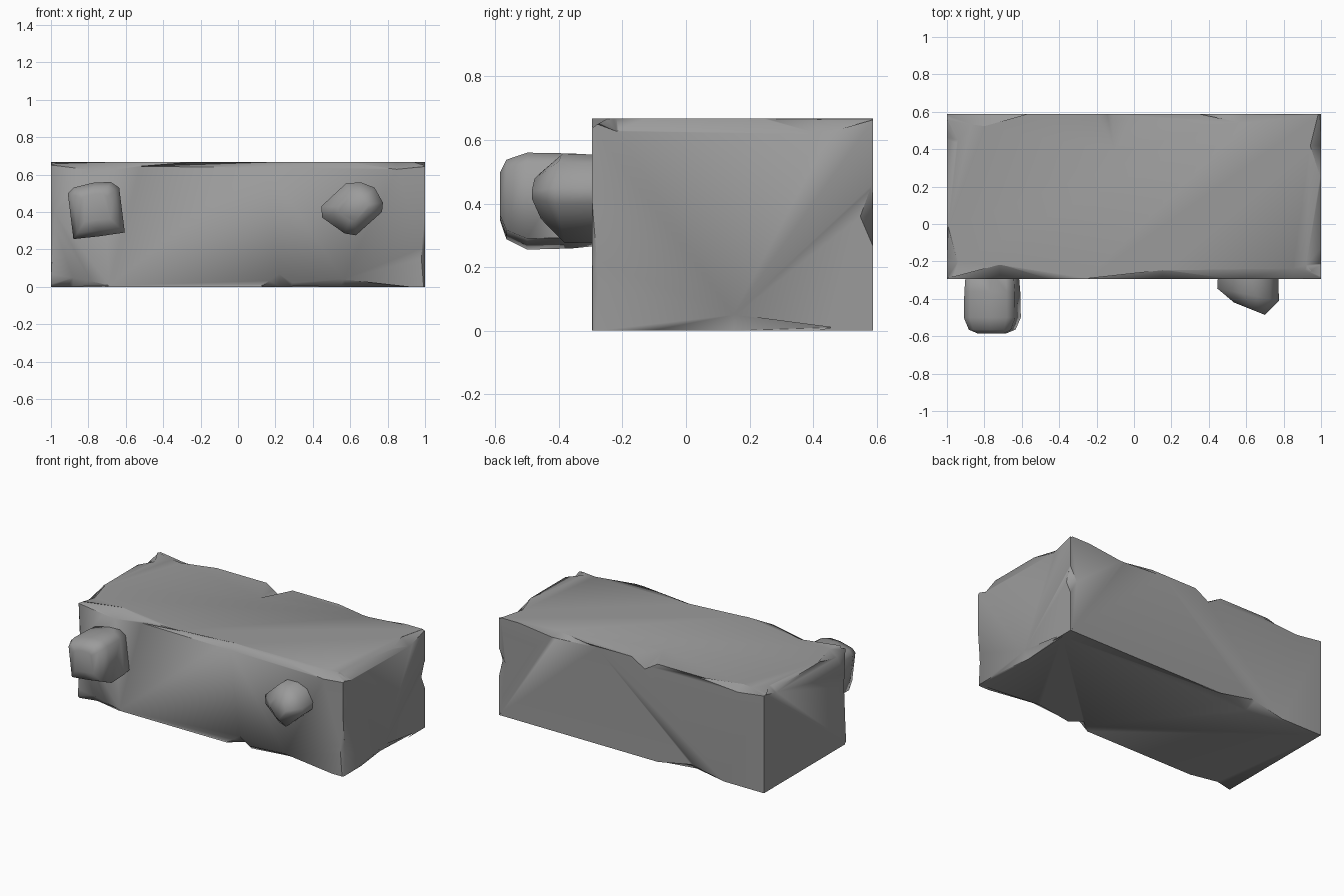
import bpy, bmesh, random
from mathutils import Matrix, Vector, Euler

if "Cube" in bpy.data.objects:
    bpy.data.objects.remove(bpy.data.objects["Cube"])

random.seed(4)
X, Y0, Y1, Z = 1.0, -0.295, 0.588, 0.667

# Dark stone
stone = bpy.data.materials.new("dark_stone")
stone.diffuse_color = (.33, .33, .33, 1)
stone.use_nodes = True
stone.node_tree.nodes["Principled BSDF"].inputs["Base Color"].default_value = stone.diffuse_color


def make_object(name, bm):
    bmesh.ops.recalc_face_normals(bm, faces=bm.faces)
    me = bpy.data.meshes.new(name)
    bm.to_mesh(me)
    bm.free()
    me.materials.append(stone)
    ob = bpy.data.objects.new(name, me)
    bpy.context.collection.objects.link(ob)
    return ob


def shade(ob, angle):
    bpy.ops.object.select_all(action='DESELECT')
    ob.select_set(True)
    bpy.context.view_layer.objects.active = ob
    bpy.ops.object.shade_smooth_by_angle(angle=angle)


# Main slab
bm = bmesh.new()
bmesh.ops.create_cube(bm, size=1)
for v in bm.verts:
    v.co = (v.co.x * 2 * X, Y0 + (v.co.y + .5) * (Y1 - Y0), (v.co.z + .5) * Z)
block = make_object("stone_block", bm)

# Tapered chips: centre on an edge or corner, then reach along x, y, z
chips = [
    ((-.72, Y0, Z), (.34, .08, .05)),     # top front edge
    ((.15, Y0, Z), (.75, .05, .03)),
    ((.85, Y0, Z), (.35, .06, .04)),
    ((-.10, Y1, Z), (.10, .22, .06)),     # top back edge
    ((.60, Y1, Z), (.40, .05, .03)),
    ((-.80, Y1, Z), (.32, .07, .03)),
    ((.22, Y0, 0), (.10, .08, .07)),      # bottom front edge
    ((.55, Y0, 0), (.55, .06, .04)),
    ((-.88, Y0, 0), (.20, .04, .05)),
    ((-.45, Y1, 0), (.28, .06, .05)),     # bottom back edge
    ((X, .42, Z), (.06, .20, .05)),       # right side edges
    ((X, -.22, Z), (.08, .10, .04)),
    ((X, .15, 0), (.03, .45, .05)),
    ((X, Y1, .36), (.05, .04, .10)),
    ((X, Y0, .15), (.02, .02, .30)),
    ((-X, -.20, Z), (.06, .20, .04)),     # left side edges
    ((-X, .45, Z), (.06, .12, .03)),
    ((-X, Y0, .40), (.02, .02, .35)),
]
bm = bmesh.new()
for centre, reach in chips:
    turn = Euler([random.uniform(-.04, .04) for _ in range(3)]).to_matrix().to_4x4()
    mat = Matrix.Translation(Vector(centre)) @ turn @ Matrix.Diagonal((*reach, 1))
    tips = [bm.verts.new(mat @ Vector(p)) for p in
            ((1, 0, 0), (0, 1, 0), (-1, 0, 0), (0, -1, 0), (0, 0, 1), (0, 0, -1))]
    for i in range(4):
        a, b = tips[i], tips[(i + 1) % 4]
        bm.faces.new((a, b, tips[4]))
        bm.faces.new((b, a, tips[5]))
cutter = make_object("chip_cutter", bm)
cutter.hide_render = True

mod = block.modifiers.new("chips", 'BOOLEAN')
mod.operation = 'DIFFERENCE'
mod.solver = 'EXACT'
mod.use_self = True
mod.object = cutter
bpy.context.view_layer.objects.active = block
bpy.ops.object.modifier_apply(modifier=mod.name)
bpy.data.objects.remove(cutter)
shade(block, 1.15)


# Knobs: front outline lofted through rings of (y, scale), skewed in y across x
def knob(name, outline, rings, skew):
    cx = sum(p[0] for p in outline) / len(outline)
    cz = sum(p[1] for p in outline) / len(outline)
    bm = bmesh.new()
    loops = []
    for i, (y, s) in enumerate(rings):
        k = skew if i else 0
        loops.append([bm.verts.new((cx + (x - cx) * s, y + k * (x - cx), cz + (z - cz) * s))
                      for x, z in outline])
    n = len(outline)
    for lo, hi in zip(loops, loops[1:]):
        for i in range(n):
            j = (i + 1) % n
            bm.faces.new((lo[i], lo[j], hi[j], hi[i]))
    bm.faces.new(loops[0])
    bm.faces.new(loops[-1])
    shade(make_object(name, bm), 1.5)


knob("left_knob",
     [(-.91, .50), (-.88, .53), (-.77, .557), (-.68, .56), (-.635, .53),
      (-.605, .29), (-.74, .27), (-.88, .255)],
     [(-.25, .92), (-.36, .98), (-.50, 1), (-.565, .82), (-.585, .5)], 0.0)
knob("right_knob",
     [(.445, .43), (.58, .555), (.66, .557), (.73, .53), (.775, .45),
      (.77, .40), (.63, .275), (.57, .285), (.45, .37)],
     [(-.25, .97), (-.38, 1), (-.455, .5)], -.2)
